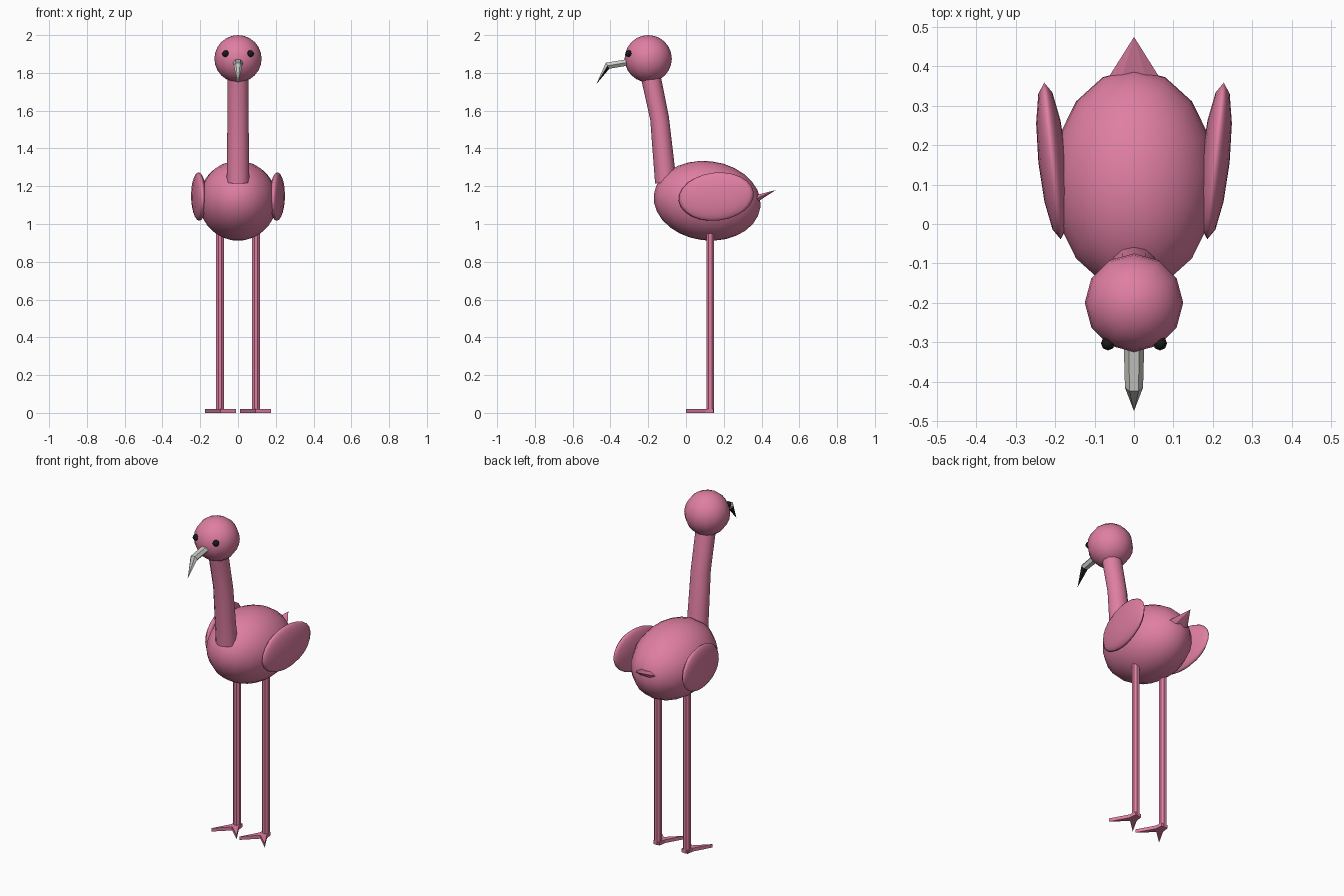
import bpy, bmesh
from math import sin, cos, pi, radians
from mathutils import Vector

cube = bpy.data.objects.get("Cube")
if cube:
    bpy.data.objects.remove(cube, do_unlink=True)


def material(name, color):
    m = bpy.data.materials.new(name)
    m.use_nodes = True
    m.diffuse_color = (*color, 1)
    bsdf = next(n for n in m.node_tree.nodes if n.type == 'BSDF_PRINCIPLED')
    bsdf.inputs["Base Color"].default_value = (*color, 1)
    return m


PINK = material("pink_plumage", (0.74, 0.21, 0.36))
GREY = material("pale_grey_beak", (0.60, 0.60, 0.57))
BLACK = material("black", (0.01, 0.01, 0.01))


def finish(name, bm, mats, smooth=False):
    bmesh.ops.recalc_face_normals(bm, faces=bm.faces)
    me = bpy.data.meshes.new(name)
    bm.to_mesh(me)
    bm.free()
    for m in mats:
        me.materials.append(m)
    for p in me.polygons:
        p.use_smooth = smooth and len(p.vertices) < 5
    ob = bpy.data.objects.new(name, me)
    bpy.context.scene.collection.objects.link(ob)
    return ob


def ball(name, loc, size, mat, rot=(0, 0, 0), segs=12, rings=12):
    bm = bmesh.new()
    bmesh.ops.create_uvsphere(bm, u_segments=segs, v_segments=rings, radius=1)
    ob = finish(name, bm, [mat], True)
    ob.location, ob.scale = loc, size
    ob.rotation_euler = [radians(a) for a in rot]
    return ob


def tube(name, path, sides, mats, x=0, phase=0, smooth=False, rule=None):
    """Loft rings along a path of (y, z, half width, half depth)."""
    bm = bmesh.new()
    pts = [Vector((x, p[0], p[1])) for p in path]
    rings = []
    for i, (y, z, rx, rd) in enumerate(path):
        t = (pts[min(i + 1, len(pts) - 1)] - pts[max(i - 1, 0)]).normalized()
        side = Vector((1, 0, 0))
        up = side.cross(t)
        if rx == 0:
            rings.append([bm.verts.new(pts[i])])
            continue
        angles = [2 * pi * k / sides + phase for k in range(sides)]
        rings.append([bm.verts.new(pts[i] + side * rx * cos(a) + up * rd * sin(a))
                      for a in angles])
    for a, b in zip(rings, rings[1:]):
        for k in range(sides):
            n = (k + 1) % sides
            if len(b) == 1:
                bm.faces.new((a[k], a[n], b[0]))
            else:
                bm.faces.new((a[k], a[n], b[n], b[k]))
    for r in (rings[0], rings[-1]):
        if len(r) > 2:
            bm.faces.new(r)
    bmesh.ops.recalc_face_normals(bm, faces=bm.faces)
    if rule:
        for f in bm.faces:
            f.material_index = rule(f)
    return finish(name, bm, mats, smooth)


# Body, neck and head
ball("body", (0, 0.112, 1.123), (0.208, 0.284, 0.21), PINK, (-7, 0, 0), 16, 14)
tube("neck", [(-0.107, 1.22, 0.06, 0.057), (-0.14, 1.56, 0.056, 0.05),
              (-0.195, 1.82, 0.056, 0.053)], 12, [PINK], smooth=True)
ball("head", (0, -0.2, 1.875), (0.125, 0.125, 0.125), PINK)

# Hooked beak, black along the underside of the tip
tube("beak", [(-0.27, 1.862, 0.027, 0.02), (-0.415, 1.838, 0.023, 0.021),
              (-0.475, 1.74, 0, 0)], 6, [GREY, BLACK],
     rule=lambda f: int(len(f.verts) == 3 and f.normal.y > -0.15))

# Tail
tube("tail", [(0.30, 1.102, 0.11, 0.036), (0.475, 1.18, 0, 0)], 6, [PINK])

# Foot outline: two pointed toes meeting at a heel
FOOT = [(-0.02, 0.018), (-0.026, -0.025), (-0.083, -0.127), (0, -0.05),
        (0.083, -0.127), (0.026, -0.025), (0.02, 0.018)]

# Paired parts
for side, s in (("left", 1), ("right", -1)):
    ball(side + "_eye", (s * 0.066, -0.303, 1.902), (0.018,) * 3, BLACK, segs=8, rings=6)
    ball(side + "_wing", (s * 0.207, 0.16, 1.145), (0.036, 0.201, 0.127), PINK,
         (6, 0, -s * 6))
    tube(side + "_leg", [(0.128, 0.0, 0.022, 0.022), (0.128, 1.0, 0.022, 0.022)],
         8, [PINK], x=s * 0.095, phase=pi / 8)
    bm = bmesh.new()
    sole = bm.faces.new([bm.verts.new((s * 0.093 + x, 0.128 + y, 0)) for x, y in FOOT])
    top = bmesh.ops.extrude_face_region(bm, geom=[sole])
    for v in top["geom"]:
        if isinstance(v, bmesh.types.BMVert):
            v.co.z = 0.02
    finish(side + "_foot", bm, [PINK])
